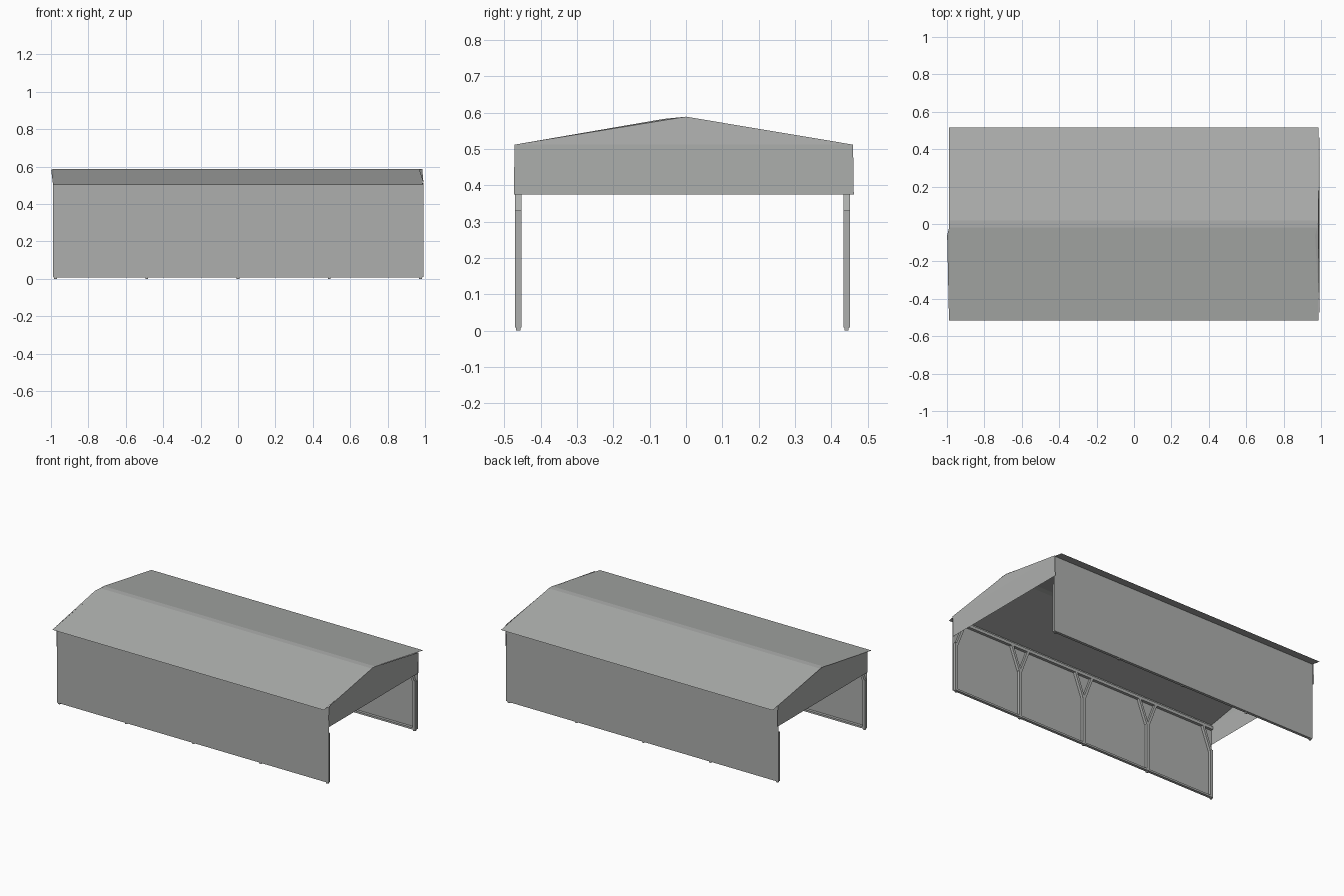
import bpy, bmesh
from mathutils import Vector

if "Cube" in bpy.data.objects:
    bpy.data.objects.remove(bpy.data.objects["Cube"])

steel = bpy.data.materials.new("grey steel")
steel.diffuse_color = (0.42, 0.43, 0.42, 1)
steel.use_nodes = True
steel.node_tree.nodes["Principled BSDF"].inputs["Base Color"].default_value = steel.diffuse_color


def make(name, bm):
    me = bpy.data.meshes.new(name)
    bm.to_mesh(me)
    bm.free()
    me.materials.append(steel)
    ob = bpy.data.objects.new(name, me)
    bpy.context.collection.objects.link(ob)
    return ob


def sheet(name, polys):
    bm = bmesh.new()
    for p in polys:
        bm.faces.new([bm.verts.new(v) for v in p])
    bmesh.ops.remove_doubles(bm, verts=bm.verts, dist=1e-5)
    return make(name, bm)


def bar(bm, a, b, w, y0, y1):
    """Bar from a to b in the xz plane, width w, between depths y0 and y1."""
    a, b = Vector(a), Vector(b)
    d = (b - a).normalized()
    n = Vector((-d.y, d.x)) * w / 2
    pts = [a - n, b - n, b + n, a + n]
    lo = [bm.verts.new((p.x, y0, p.y)) for p in pts]
    hi = [bm.verts.new((p.x, y1, p.y)) for p in pts]
    bm.faces.new(lo)
    bm.faces.new(hi[::-1])
    for i in range(4):
        j = (i + 1) % 4
        bm.faces.new((lo[j], lo[i], hi[i], hi[j]))


# Roof: two slopes with a narrow flat ridge strip, as a thin sheet
X0, X1 = -0.99, 0.986
prof = [(-0.515, 0.503), (-0.018, 0.587), (0.018, 0.587), (0.515, 0.503)]
sheet("roof", [[(X0, a[0], a[1]), (X1, a[0], a[1]), (X1, b[0], b[1]), (X0, b[0], b[1])]
               for a, b in zip(prof, prof[1:])])

# Long side walls
for name, y in (("front_wall", -0.472), ("back_wall", 0.452)):
    top = 0.51 if y < 0 else 0.512
    q = [(-0.988, y, 0.01), (0.993, y, 0.01), (0.993, y, top), (-0.988, y, top)]
    sheet(name, [q if y < 0 else q[::-1]])

# Gable end panels, leaning slightly near the peak
for name, xb, xe, xp in (("left_gable", -0.989, -0.99, -0.999),
                         ("right_gable", 0.99, 0.992, 0.968)):
    base = [(xb, -0.474, 0.375), (xb, 0.462, 0.375)]
    up = [(xe, 0.460, 0.512), (xb * 0.995, 0.0, 0.589), (xp, -0.06, 0.583), (xe, -0.472, 0.512)]
    a, b = base
    c, d, e, f = up
    sheet(name, [[a, b, c, f], [c, d, f], [d, e, f]])

# Wall frames: posts with Y braces, feet and rails on the inner side
for name, ya, yb in (("front_frame", -0.471, -0.453), ("back_frame", 0.433, 0.451)):
    bm = bmesh.new()
    for i in range(5):
        x = (i - 2) * 0.488
        bar(bm, (x, 0.008), (x, 0.33), 0.02, ya, yb)
        bar(bm, (x, 0.0), (x, 0.008), 0.014, ya + 0.003, yb - 0.003)
        for s in (-1, 1):
            if abs(x + s * 0.065) < 0.99:
                bar(bm, (x + s * 0.004, 0.322), (x + s * 0.062, 0.475), 0.016, ya, yb)
    bar(bm, (-0.985, 0.48), (0.985, 0.48), 0.02, ya, yb)
    bar(bm, (-0.985, 0.014), (0.985, 0.014), 0.012, ya, yb)
    bmesh.ops.recalc_face_normals(bm, faces=bm.faces)
    make(name, bm)
